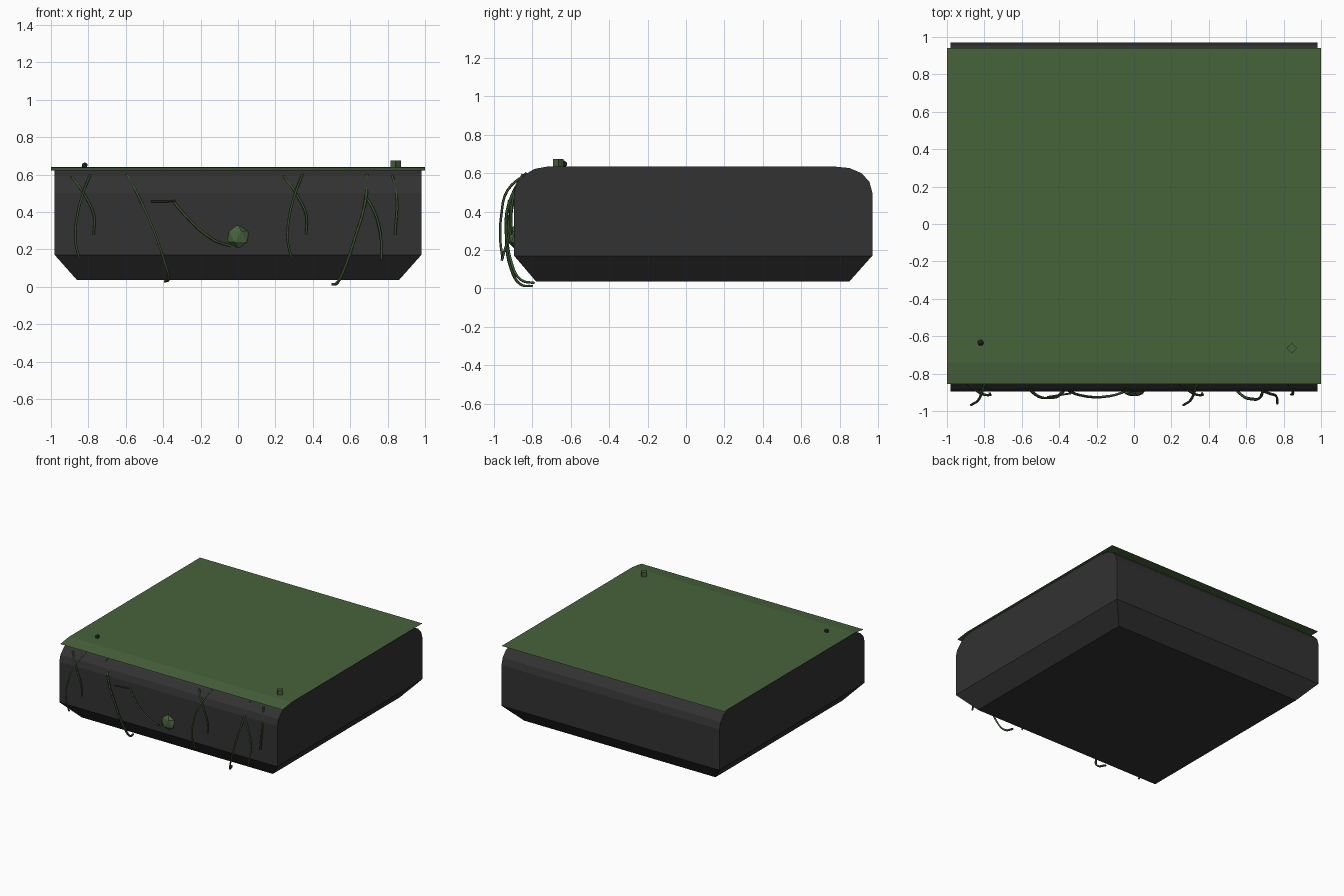
import bpy, bmesh, math
from mathutils import Matrix

if "Cube" in bpy.data.objects:
    bpy.data.objects.remove(bpy.data.objects["Cube"])


def material(name, rgb):
    m = bpy.data.materials.new(name)
    m.diffuse_color = (*rgb, 1)
    m.use_nodes = True
    m.node_tree.nodes["Principled BSDF"].inputs["Base Color"].default_value = m.diffuse_color
    return m


STONE = material("dark stone", (0.032, 0.032, 0.032))
GRASS = material("grass green", (0.064, 0.125, 0.044))
VINE = material("vine green", (0.042, 0.085, 0.028))


def finish(name, bm, mat):
    me = bpy.data.meshes.new(name)
    bm.to_mesh(me)
    bm.free()
    me.materials.append(mat)
    ob = bpy.data.objects.new(name, me)
    bpy.context.collection.objects.link(ob)
    return ob


# Stone block: side profile with rounded top edges, extruded across x,
# whose bottom rows are pulled in to a bevelled foot
profile = [(-0.78, 0.035), (0.85, 0.035), (0.97, 0.17), (0.97, 0.50),
           (0.955, 0.555), (0.915, 0.60), (0.85, 0.627), (0.77, 0.635),
           (-0.72, 0.635), (-0.79, 0.622), (-0.84, 0.592), (-0.88, 0.55),
           (-0.895, 0.50), (-0.895, 0.17)]
bm = bmesh.new()
sides = []
for s in (-1, 1):
    sides.append([bm.verts.new((s * (0.86 if z < 0.1 else 0.98), y, z)) for y, z in profile])
left, right = sides
n = len(profile)
for i in range(n):
    j = (i + 1) % n
    bm.faces.new((left[i], left[j], right[j], right[i]))
for row in sides:
    bm.faces.new((row[0], row[1], row[2], row[-1]))
    bm.faces.new(row[2:])
bmesh.ops.recalc_face_normals(bm, faces=bm.faces)
finish("stone_block", bm, STONE)

# Grass sheet: thin cover with a drooping front lip
bm = bmesh.new()
rows = [[bm.verts.new((x, y, z)) for x in (-1, 1)]
        for y, z in ((-0.855, 0.622), (-0.74, 0.638), (0.94, 0.639))]
for a, b in zip(rows, rows[1:]):
    bm.faces.new((a[0], a[1], b[1], b[0]))
finish("grass_sheet", bm, GRASS)

# Small tuft and pebble on the grass
bm = bmesh.new()
bmesh.ops.create_cone(bm, cap_ends=True, segments=4, radius1=0.028, radius2=0.028, depth=0.04,
                      matrix=Matrix.Translation((0.843, -0.665, 0.655)))
finish("grass_tuft", bm, GRASS)
bm = bmesh.new()
bmesh.ops.create_icosphere(bm, subdivisions=1, radius=0.018,
                           matrix=Matrix.Translation((-0.82, -0.635, 0.648)))
finish("pebble", bm, STONE)

# Faceted bud on the front face
bm = bmesh.new()
bmesh.ops.create_icosphere(bm, subdivisions=1, radius=0.066,
                           matrix=Matrix.Translation((0, -0.89, 0.268)) @ Matrix.Diagonal((1, 0.55, 1, 1)))
finish("front_bud", bm, GRASS)


def vine(name, pts, dx=0.0, r=0.007):
    cu = bpy.data.curves.new(name, "CURVE")
    cu.dimensions = "3D"
    cu.bevel_depth = r
    cu.bevel_resolution = 0
    cu.resolution_u = 4
    sp = cu.splines.new("BEZIER")
    sp.bezier_points.add(len(pts) - 1)
    for bp, (x, y, z) in zip(sp.bezier_points, pts):
        bp.co = (x + dx, y, z)
        bp.handle_left_type = bp.handle_right_type = "AUTO"
    cu.use_fill_caps = True
    cu.materials.append(VINE)
    ob = bpy.data.objects.new(name, cu)
    bpy.context.collection.objects.link(ob)


# Crossing pairs of vines, repeated along the front
for k, dx in enumerate((0.0, 1.135)):
    vine(f"hanging_vine_{k}",
         [(-0.79, -0.83, 0.60), (-0.825, -0.93, 0.51), (-0.86, -0.962, 0.38),
          (-0.87, -0.967, 0.25), (-0.85, -0.955, 0.155)], dx)
    vine(f"crossing_vine_{k}",
         [(-0.89, -0.85, 0.59), (-0.82, -0.905, 0.49), (-0.77, -0.915, 0.38),
          (-0.772, -0.905, 0.28)], dx)

# Long vines that curl under the foot
vine("long_vine_left",
     [(-0.595, -0.83, 0.60), (-0.53, -0.91, 0.48), (-0.45, -0.93, 0.30),
      (-0.395, -0.91, 0.14), (-0.37, -0.86, 0.045), (-0.39, -0.79, 0.028)], r=0.008)
vine("long_vine_right",
     [(0.69, -0.83, 0.60), (0.68, -0.92, 0.45), (0.625, -0.935, 0.26),
      (0.57, -0.91, 0.10), (0.53, -0.86, 0.02), (0.505, -0.80, 0.013)], r=0.008)

# Short vines and branch
vine("short_vine_right",
     [(0.66, -0.88, 0.51), (0.72, -0.905, 0.42), (0.76, -0.92, 0.29), (0.766, -0.96, 0.145)])
vine("edge_vine",
     [(0.826, -0.85, 0.595), (0.85, -0.90, 0.47), (0.84, -0.912, 0.28)])
vine("bud_vine",
     [(-0.37, -0.88, 0.49), (-0.29, -0.915, 0.39), (-0.13, -0.92, 0.25), (-0.03, -0.89, 0.215)])
vine("bud_vine_branch",
     [(-0.465, -0.925, 0.455), (-0.40, -0.915, 0.456), (-0.335, -0.905, 0.458)], r=0.005)
